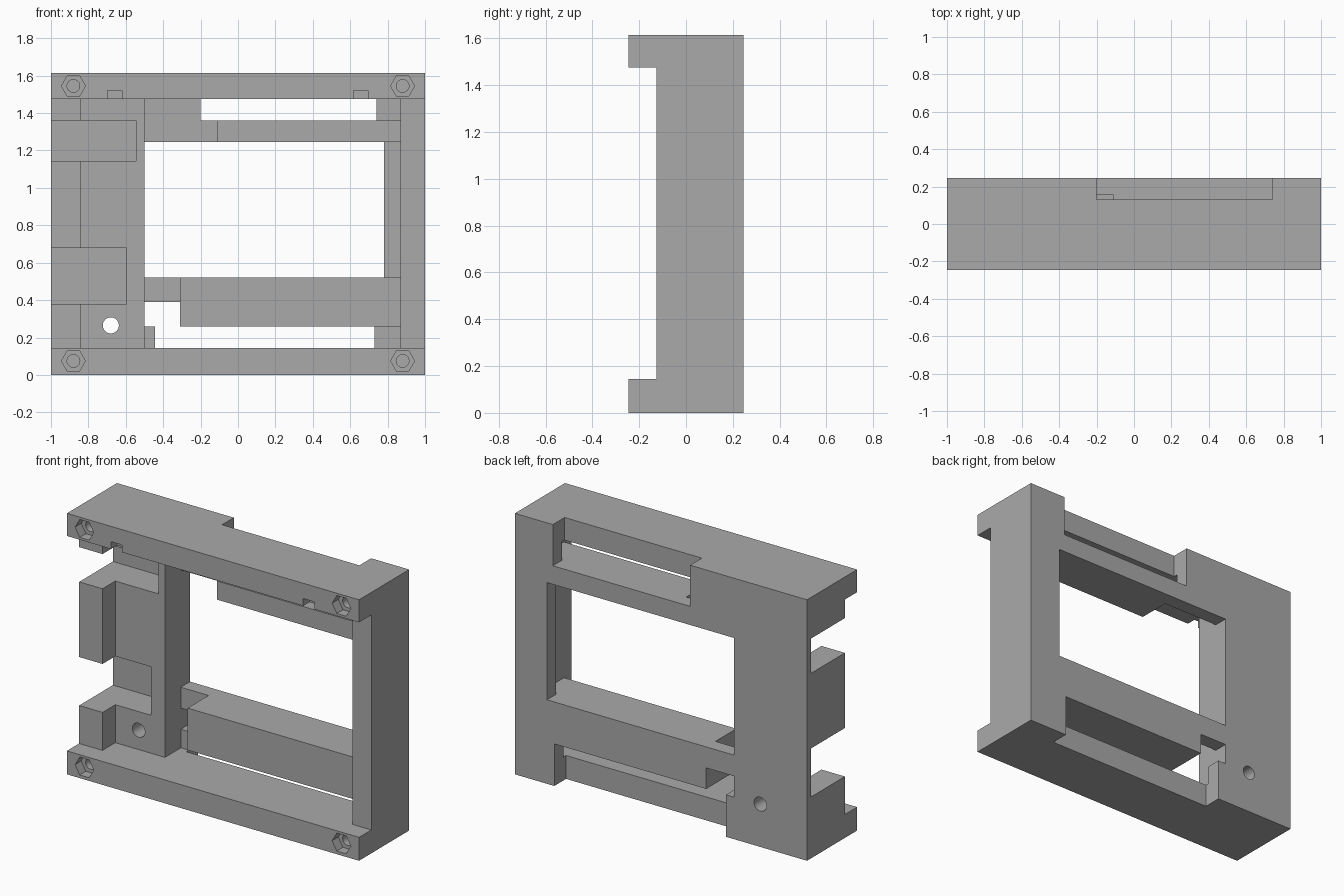
import bpy, bmesh
from math import cos, sin, pi, radians

cube = bpy.data.objects.get("Cube")
if cube:
    bpy.data.objects.remove(cube, do_unlink=True)

grey = bpy.data.materials.new("plain_grey")
grey.use_nodes = True
grey.diffuse_color = (0.4, 0.4, 0.4, 1)
grey.node_tree.nodes["Principled BSDF"].inputs["Base Color"].default_value = (0.4, 0.4, 0.4, 1)

# Shared levels
FRONT, BACK = -0.245, 0.245
POST_FRONT, PLATE_FRONT, BAR_FRONT = -0.125, 0.155, -0.05
LOW, HIGH, TOP = 0.145, 1.475, 1.615
PANEL_X, COLUMN_X = -0.5, 0.87


def prism(name, outline, axis, lo, hi):
    """Extrude an outline along y (outline is x, z) or along z (outline is x, y)."""
    bm = bmesh.new()
    place = (lambda u, v: (u, lo, v)) if axis == "y" else (lambda u, v: (u, v, lo))
    face = bm.faces.new([bm.verts.new(place(u, v)) for u, v in outline])
    moved = bmesh.ops.extrude_face_region(bm, geom=[face])["geom"]
    step = (0, hi - lo, 0) if axis == "y" else (0, 0, hi - lo)
    bmesh.ops.translate(bm, vec=step, verts=[g for g in moved if isinstance(g, bmesh.types.BMVert)])
    bmesh.ops.recalc_face_normals(bm, faces=bm.faces)
    mesh = bpy.data.meshes.new(name)
    bm.to_mesh(mesh)
    bm.free()
    mesh.materials.append(grey)
    obj = bpy.data.objects.new(name, mesh)
    bpy.context.collection.objects.link(obj)
    return obj


def box(name, x0, x1, y0, y1, z0, z1):
    return prism(name, [(x0, z0), (x1, z0), (x1, z1), (x0, z1)], "y", y0, y1)


def round_bar(name, x, z, radius, sides, y0, y1):
    ring = [(x + radius * cos(2 * pi * i / sides), z + radius * sin(2 * pi * i / sides))
            for i in range(sides)]
    return prism(name, ring, "y", y0, y1)


def activate(obj):
    bpy.ops.object.select_all(action="DESELECT")
    obj.select_set(True)
    bpy.context.view_layer.objects.active = obj


def carve(obj, cutters):
    activate(obj)
    for cutter in cutters:
        cutter.hide_render = True
        mod = obj.modifiers.new("cut", "BOOLEAN")
        mod.operation, mod.solver, mod.object = "DIFFERENCE", "EXACT", cutter
        bpy.ops.object.modifier_apply(modifier=mod.name)
        bpy.data.objects.remove(cutter, do_unlink=True)
    activate(obj)
    bpy.ops.object.shade_smooth_by_angle(angle=radians(30))


def rail(name, z0, z1, notch0, notch1, screw_z):
    """Full-width rail with a shallow notch along its back and a nut pocket at each end."""
    step = 0.13
    obj = prism(name, [(-1, FRONT), (1, FRONT), (1, BACK), (notch1, BACK), (notch1, step),
                       (notch0, step), (notch0, BACK), (-1, BACK)], "z", z0, z1)
    cutters = []
    for x in (-0.88, 0.88):
        cutters.append(round_bar("nut_cutter", x, screw_z, 0.064, 6, FRONT - 0.1, FRONT + 0.06))
        cutters.append(round_bar("screw_cutter", x, screw_z, 0.034, 32, FRONT - 0.1, 0.15))
    return obj, cutters


# Top rail, with two small slots in its lower front edge
top_rail, cuts = rail("top_rail", HIGH, TOP, -0.2, 0.74, 1.545)
for x in (-0.66, 0.657):
    cuts.append(box("slot_cutter", x - 0.039, x + 0.039, FRONT - 0.1, FRONT + 0.06, HIGH - 0.1, 1.52))
carve(top_rail, cuts)

# Bottom rail
bottom_rail, cuts = rail("bottom_rail", 0, LOW, -0.445, 0.73, 0.075)
carve(bottom_rail, cuts)

# Side panel with raised outer post, two deep cutouts and a round through hole
side_panel = prism("side_panel", [(-1, POST_FRONT), (-0.84, POST_FRONT), (-0.84, 0), (PANEL_X, 0),
                                  (PANEL_X, BACK), (-1, BACK)], "z", LOW, HIGH)
carve(side_panel, [
    box("upper_cutter", -1.2, -0.545, -0.4, 0.205, 1.145, 1.36),
    box("lower_cutter", -1.2, -0.595, -0.4, 0.205, 0.38, 0.68),
    round_bar("hole_cutter", -0.68, 0.265, 0.043, 32, -0.4, 0.4),
])

# Opposite column
box("side_column", COLUMN_X, 1, POST_FRONT, BACK, LOW, HIGH)

# Thin back plate wrapping round the window, with slots open to the rails
prism("back_plate", [
    (COLUMN_X, LOW), (COLUMN_X, HIGH), (0.74, HIGH), (0.74, 1.36), (-0.2, 1.36), (-0.2, HIGH),
    (PANEL_X, HIGH), (PANEL_X, 1.245), (0.78, 1.245), (0.78, 0.52), (PANEL_X, 0.52),
    (PANEL_X, 0.39), (-0.31, 0.39), (-0.31, 0.26), (0.73, 0.26), (0.73, LOW)],
    "y", PLATE_FRONT, BACK)
box("back_plate_corner", PANEL_X, -0.445, PLATE_FRONT, BACK, LOW, 0.26)

# Thick cross bars in front of the plate
box("upper_bar", -0.11, COLUMN_X, BAR_FRONT, PLATE_FRONT, 1.245, 1.36)
box("lower_bar", -0.31, COLUMN_X, BAR_FRONT, PLATE_FRONT, 0.26, 0.52)
